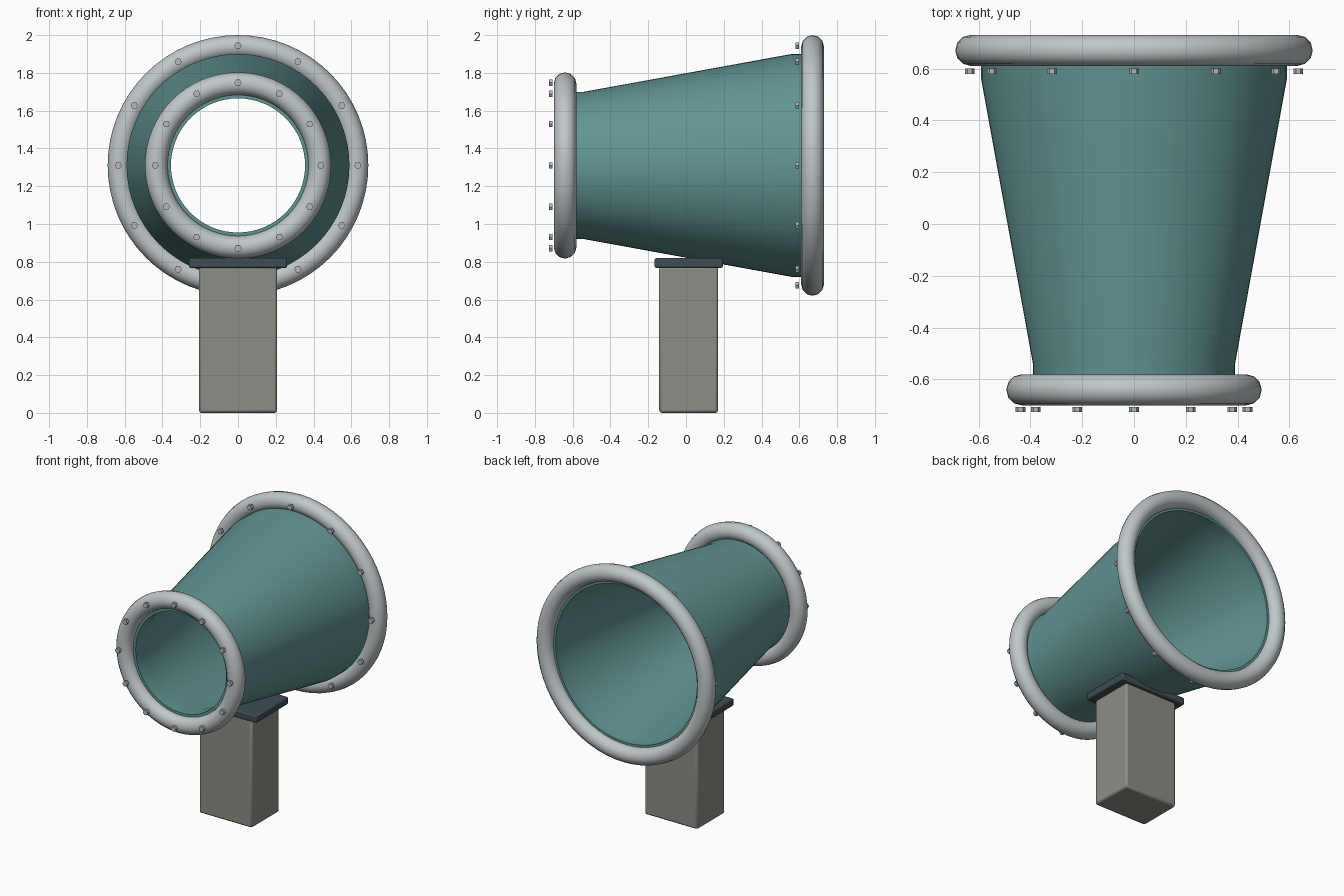
import bpy, bmesh, math
from mathutils import Matrix, Vector

if "Cube" in bpy.data.objects:
    bpy.data.objects.remove(bpy.data.objects["Cube"])

AXIS_Z = 1.31    # height of the duct's centre line
WALL = 0.035
SEGMENTS = 64


def material(name, colour):
    mat = bpy.data.materials.new(name)
    mat.use_nodes = True
    mat.diffuse_color = (*colour, 1)
    mat.node_tree.nodes["Principled BSDF"].inputs["Base Color"].default_value = (*colour, 1)
    return mat


teal = material("teal paint", (0.12, 0.30, 0.29))
light_metal = material("light grey metal", (0.52, 0.57, 0.58))
bolt_metal = material("bolt grey", (0.46, 0.49, 0.50))
dark_metal = material("dark slate metal", (0.05, 0.075, 0.09))
concrete = material("concrete grey", (0.27, 0.27, 0.24))


def add_object(name, bm, mat, smooth=True):
    bmesh.ops.recalc_face_normals(bm, faces=bm.faces)
    mesh = bpy.data.meshes.new(name)
    bm.to_mesh(mesh)
    bm.free()
    mesh.materials.append(mat)
    obj = bpy.data.objects.new(name, mesh)
    bpy.context.collection.objects.link(obj)
    if smooth:
        bpy.ops.object.select_all(action="DESELECT")
        obj.select_set(True)
        bpy.context.view_layer.objects.active = obj
        bpy.ops.object.shade_smooth_by_angle(angle=math.radians(35))
    return obj


def revolve(name, profile, mat):
    """Spin a closed (radius, y) profile around the duct's centre line."""
    bm = bmesh.new()
    rings = []
    for i in range(SEGMENTS):
        a = math.tau * i / SEGMENTS
        rings.append([bm.verts.new((r * math.sin(a), y, AXIS_Z + r * math.cos(a)))
                      for r, y in profile])
    count = len(profile)
    for i in range(SEGMENTS):
        here, there = rings[i], rings[(i + 1) % SEGMENTS]
        for j in range(count):
            k = (j + 1) % count
            bm.faces.new((here[j], here[k], there[k], there[j]))
    return add_object(name, bm, mat)


def flange(name, radius, y, tube=0.06, sides=12):
    profile = [(radius + tube * math.cos(math.tau * i / sides),
                y + tube * math.sin(math.tau * i / sides)) for i in range(sides)]
    return revolve(name, profile, light_metal)


def bolt_ring(name, radius, y, count=12):
    """Ring of hexagonal bolt heads facing along y."""
    bm = bmesh.new()
    for i in range(count):
        a = math.tau * i / count
        place = Matrix.Translation((radius * math.sin(a), y, AXIS_Z + radius * math.cos(a)))
        turn = Matrix.Rotation(math.pi / 2, 4, "X") @ Matrix.Rotation(math.pi / 6, 4, "Z")
        bmesh.ops.create_cone(bm, cap_ends=True, segments=6, radius1=0.019,
                              radius2=0.019, depth=0.021, matrix=place @ turn)
    return add_object(name, bm, bolt_metal, smooth=False)


def block(name, low, high, mat, bevel):
    low, high = Vector(low), Vector(high)
    bm = bmesh.new()
    bmesh.ops.create_cube(bm, size=1, matrix=Matrix.Translation((low + high) / 2)
                          @ Matrix.Diagonal((*(high - low), 1)))
    obj = add_object(name, bm, mat)
    mod = obj.modifiers.new("rounded edges", "BEVEL")
    mod.width = bevel
    mod.segments = 2
    return obj


# Tapered duct with short straight collars and a hollow bore
outer = [(0.39, -0.64), (0.39, -0.54), (0.59, 0.56), (0.59, 0.67)]
inner = [(r - WALL, y) for r, y in reversed(outer)]
revolve("tapered_duct", outer + inner, teal)

# Rounded flanges and their bolts
flange("front_flange", 0.433, -0.64)
flange("rear_flange", 0.63, 0.67)
bolt_ring("front_flange_bolts", 0.438, -0.716)
bolt_ring("rear_flange_bolts", 0.634, 0.589)

# Support post with saddle plate
block("support_post", (-0.207, -0.142, 0), (0.207, 0.17, 0.775), concrete, 0.014)
block("saddle_plate", (-0.26, -0.166, 0.768), (0.26, 0.195, 0.819), dark_metal, 0.008)
